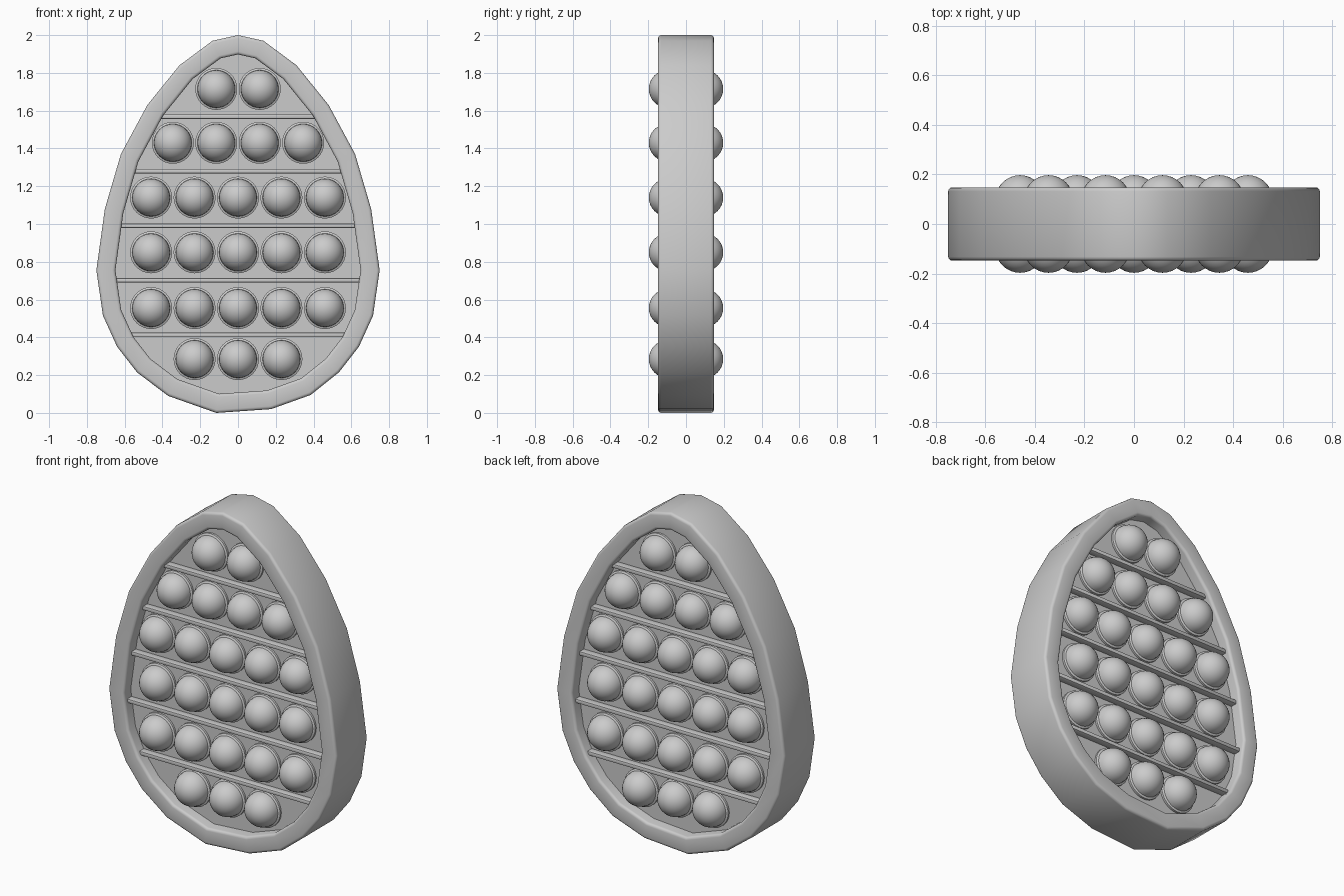
import bpy, bmesh, math
from mathutils import Vector

cube = bpy.data.objects.get("Cube")
if cube:
    bpy.data.objects.remove(cube, do_unlink=True)

grey = bpy.data.materials.new("light grey")
grey.use_nodes = True
grey.diffuse_color = (0.6, 0.6, 0.6, 1)
grey.node_tree.nodes["Principled BSDF"].inputs["Base Color"].default_value = (0.6, 0.6, 0.6, 1)

HALF_DEPTH, RIM, PLATE = 0.148, 0.1, 0.08

# Egg outline: mirrored side points, with a slightly lopsided base
side = [(0.135, 1.97), (0.31, 1.84), (0.48, 1.63), (0.62, 1.37), (0.705, 1.08),
        (0.75, 0.755), (0.715, 0.515), (0.64, 0.35), (0.535, 0.215)]
egg = ([(0, 2)] + side + [(0.385, 0.095), (0.175, 0.02), (-0.115, 0), (-0.37, 0.09)]
       + [(-x, z) for x, z in reversed(side)])
egg = [Vector(p) for p in egg]


def inset(points, d):
    """Move a clockwise outline inward by d."""
    result = []
    for i, p in enumerate(points):
        a = (p - points[i - 1]).normalized()
        b = (points[(i + 1) % len(points)] - p).normalized()
        na, nb = Vector((a.y, -a.x)), Vector((b.y, -b.x))
        result.append(p + (na + nb) * d / (1 + na.dot(nb)))
    return result


def finish(name, bm, angle=40):
    bmesh.ops.recalc_face_normals(bm, faces=bm.faces)
    mesh = bpy.data.meshes.new(name)
    bm.to_mesh(mesh)
    bm.free()
    mesh.materials.append(grey)
    obj = bpy.data.objects.new(name, mesh)
    bpy.context.collection.objects.link(obj)
    bpy.ops.object.select_all(action='DESELECT')
    obj.select_set(True)
    bpy.context.view_layer.objects.active = obj
    bpy.ops.object.shade_smooth_by_angle(angle=math.radians(angle))
    return obj


def bridge(bm, a, b):
    for i in range(len(a)):
        j = (i + 1) % len(a)
        bm.faces.new((a[i], a[j], b[j], b[i]))


def loop(bm, points, y):
    return [bm.verts.new((p.x, y, p.y)) for p in points]


# The outline is clockwise, so its right-hand normals point inward
outer, inner = egg, inset(egg, RIM)

# Rim: rounded rectangular section swept round the egg
soft, steps = 0.016, 3
section = []
for quarter, (cx, cy) in enumerate([(RIM - soft, HALF_DEPTH - soft), (soft, HALF_DEPTH - soft),
                                    (soft, soft - HALF_DEPTH), (RIM - soft, soft - HALF_DEPTH)]):
    for k in range(steps + 1):
        t = (quarter + k / steps) * math.pi / 2
        section.append((cx + soft * math.cos(t), cy + soft * math.sin(t)))
bm = bmesh.new()
rings = [loop(bm, inset(egg, d), y) for d, y in section]
for i, ring in enumerate(rings):
    bridge(bm, rings[i - 1], ring)
finish("rim", bm)

# Plate filling the rim
bm = bmesh.new()
edge = inset(egg, RIM * 0.9)
front, back = loop(bm, edge, -PLATE), loop(bm, edge, PLATE)
bridge(bm, front, back)
bm.faces.new(front)
bm.faces.new(back)
finish("plate", bm)


def span(z):
    """Half-width of the opening at height z."""
    hits = []
    for i, p in enumerate(inner):
        q = inner[i - 1]
        if (p.y - z) * (q.y - z) < 0:
            hits.append(abs(p.x + (q.x - p.x) * (z - p.y) / (q.y - p.y)))
    return max(hits)


# Divider bars on both faces
for n in range(5):
    z = 0.413 + 0.289 * n
    for name, sign in (("front", -1), ("back", 1)):
        bm = bmesh.new()
        bmesh.ops.create_cube(bm, size=1)
        for v in bm.verts:
            v.co = (v.co.x * 2 * (span(z) + 0.01), sign * 0.097 + v.co.y * 0.046, z + v.co.z * 0.024)
        bmesh.ops.bevel(bm, geom=bm.edges[:], offset=0.006, segments=2, affect='EDGES', profile=0.5)
        finish(f"{name}_divider_{n + 1}", bm)


# Bubble: a low collar carrying a hemisphere, lathed about y
def bubble(name, x, z, sign):
    profile = [(0.111, 0.07), (0.111, 0.092), (0.1, 0.097)]
    profile += [(0.1 * math.cos(t * math.pi / 16), 0.097 + 0.1 * math.sin(t * math.pi / 16))
                for t in range(1, 8)]
    bm = bmesh.new()
    sides = 32
    rings = [[bm.verts.new((x + r * math.cos(2 * math.pi * s / sides), sign * y,
                            z + r * math.sin(2 * math.pi * s / sides))) for s in range(sides)]
             for r, y in profile]
    for a, b in zip(rings, rings[1:]):
        bridge(bm, a, b)
    tip = bm.verts.new((x, sign * 0.197, z))
    for s in range(sides):
        bm.faces.new((rings[-1][s], rings[-1][(s + 1) % sides], tip))
    finish(name, bm)


rows = [(0.285, 3), (0.555, 5), (0.85, 5), (1.14, 5), (1.43, 4), (1.715, 2)]
for r, (z, count) in enumerate(rows):
    for c in range(count):
        x = (c - (count - 1) / 2) * 0.23
        bubble(f"front_bubble_{r + 1}_{c + 1}", x, z, -1)
        bubble(f"back_bubble_{r + 1}_{c + 1}", x, z, 1)
